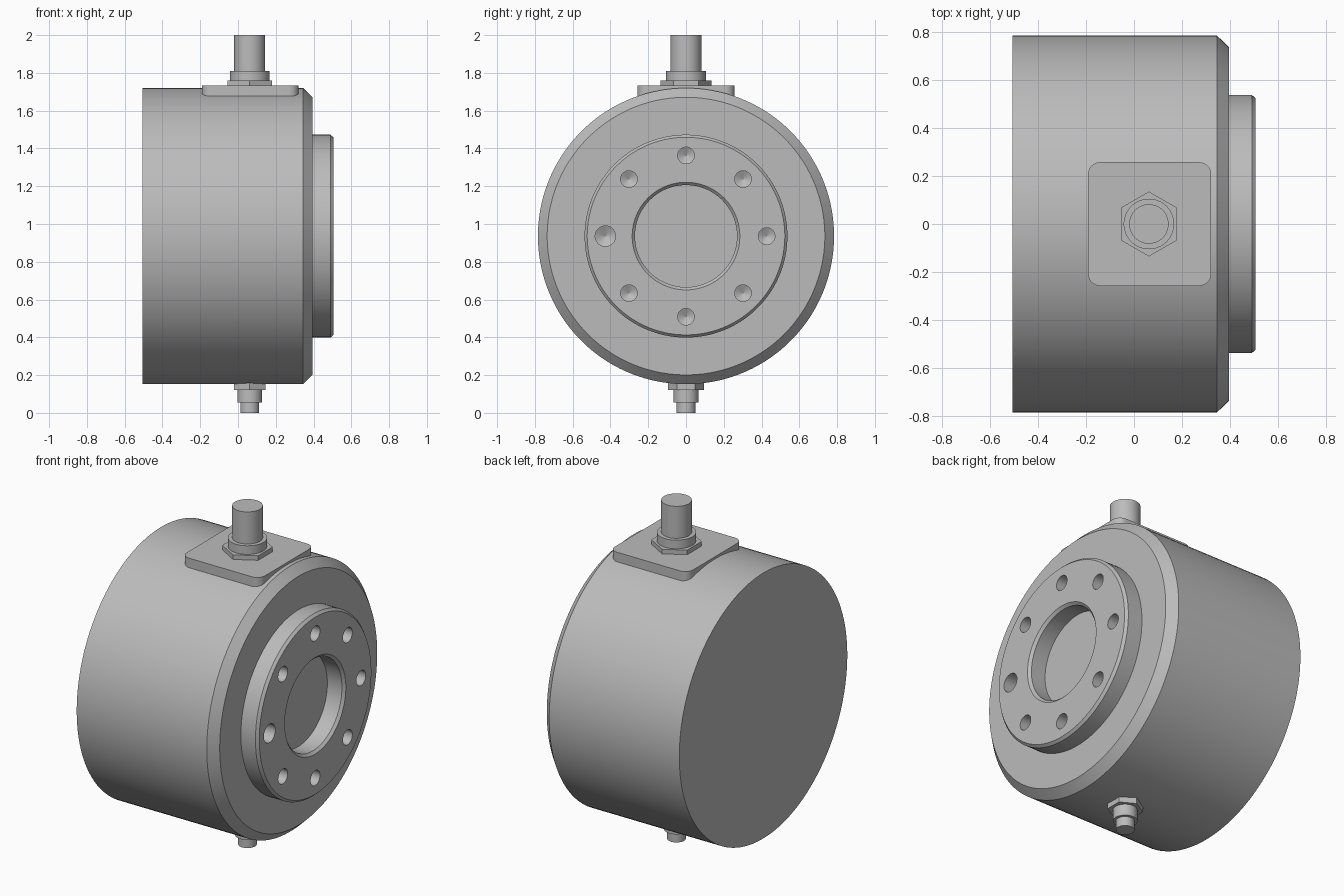
import bpy, bmesh, math
from mathutils import Matrix, Vector

cube = bpy.data.objects.get("Cube")
if cube:
    bpy.data.objects.remove(cube)

AXIS_Z = 0.936      # height of the housing axis
STEM_X = 0.062      # position of the fittings along the housing

steel = bpy.data.materials.new("plain grey")
steel.use_nodes = True
GREY = (0.5, 0.5, 0.5, 1)
steel.diffuse_color = GREY
steel.node_tree.nodes["Principled BSDF"].inputs["Base Color"].default_value = GREY


def finish(name, bm):
    bmesh.ops.recalc_face_normals(bm, faces=bm.faces)
    mesh = bpy.data.meshes.new(name)
    bm.to_mesh(mesh)
    bm.free()
    mesh.materials.append(steel)
    ob = bpy.data.objects.new(name, mesh)
    bpy.context.collection.objects.link(ob)
    return ob


def smooth(ob):
    bpy.ops.object.select_all(action='DESELECT')
    ob.select_set(True)
    bpy.context.view_layer.objects.active = ob
    bpy.ops.object.shade_smooth_by_angle(angle=math.radians(25))


def lathe(bm, profile, sides, matrix):
    """Closed solid turned about local z from (radius, height) points, capped at both ends."""
    rings = []
    for r, h in profile:
        rings.append([bm.verts.new(matrix @ Vector((r * math.cos(a), r * math.sin(a), h)))
                      for a in (math.tau * (i + 0.5) / sides for i in range(sides))])
    for low, high in zip(rings, rings[1:]):
        for i in range(sides):
            j = (i + 1) % sides
            bm.faces.new((low[i], low[j], high[j], high[i]))
    bm.faces.new(rings[0][::-1])
    bm.faces.new(rings[-1])


along_x = Matrix.Translation((0, 0, AXIS_Z)) @ Matrix.Rotation(math.pi / 2, 4, 'Y')

# Housing with chamfered front rim, raised flange and central recess
bm = bmesh.new()
lathe(bm, [(0.784, -0.505), (0.784, 0.345), (0.735, 0.395), (0.537, 0.395),
           (0.537, 0.49), (0.523, 0.505), (0.285, 0.505), (0.27, 0.49), (0.27, 0.395)],
      128, along_x)
housing = finish("housing", bm)

# Ring of blind drilled holes with conical bottoms, one of them larger
bm = bmesh.new()
for k in range(8):
    a = math.tau * k / 8
    r = 0.054 if k == 4 else 0.044
    spot = Matrix.Translation((0, 0.427 * math.cos(a), 0.427 * math.sin(a)))
    lathe(bm, [(0.0005, 0.505 - 0.1 - r * 0.5), (r, 0.505 - 0.1), (r, 0.55)], 32, spot @ along_x)
drills = finish("hole_cutter", bm)
cut = housing.modifiers.new("holes", 'BOOLEAN')
cut.operation = 'DIFFERENCE'
cut.solver = 'EXACT'
cut.object = drills
bpy.context.view_layer.objects.active = housing
bpy.ops.object.modifier_apply(modifier=cut.name)
bpy.data.objects.remove(drills)
smooth(housing)

# Rounded mounting plate let into the top of the housing
bm = bmesh.new()
bmesh.ops.create_cube(bm, size=1, matrix=Matrix.Translation((0.065, 0, 1.682))
                      @ Matrix.Diagonal((0.512, 0.514, 0.102, 1)))
uprights = [e for e in bm.edges if abs(e.verts[0].co.z - e.verts[1].co.z) > 0.05]
bmesh.ops.bevel(bm, geom=uprights, offset=0.05, segments=8, profile=0.5, affect='EDGES')
smooth(finish("mounting_plate", bm))


def fitting(name, nut, stem):
    """Hexagonal nut and a stepped round stem; each is given as a turned profile."""
    place = Matrix.Translation((STEM_X, 0, 0))
    bm = bmesh.new()
    lathe(bm, nut, 6, place)
    finish(name + "_nut", bm)
    bm = bmesh.new()
    lathe(bm, stem, 64, place)
    smooth(finish(name + "_stem", bm))


# Top connector and bottom valve
fitting("top_connector", [(0.135, 1.72), (0.135, 1.76)],
        [(0.105, 1.74), (0.105, 1.811), (0.082, 1.811), (0.082, 2.0)])
fitting("bottom_valve", [(0.096, 0.122), (0.096, 0.18)],
        [(0.05, 0), (0.05, 0.055), (0.066, 0.055), (0.066, 0.14)])
